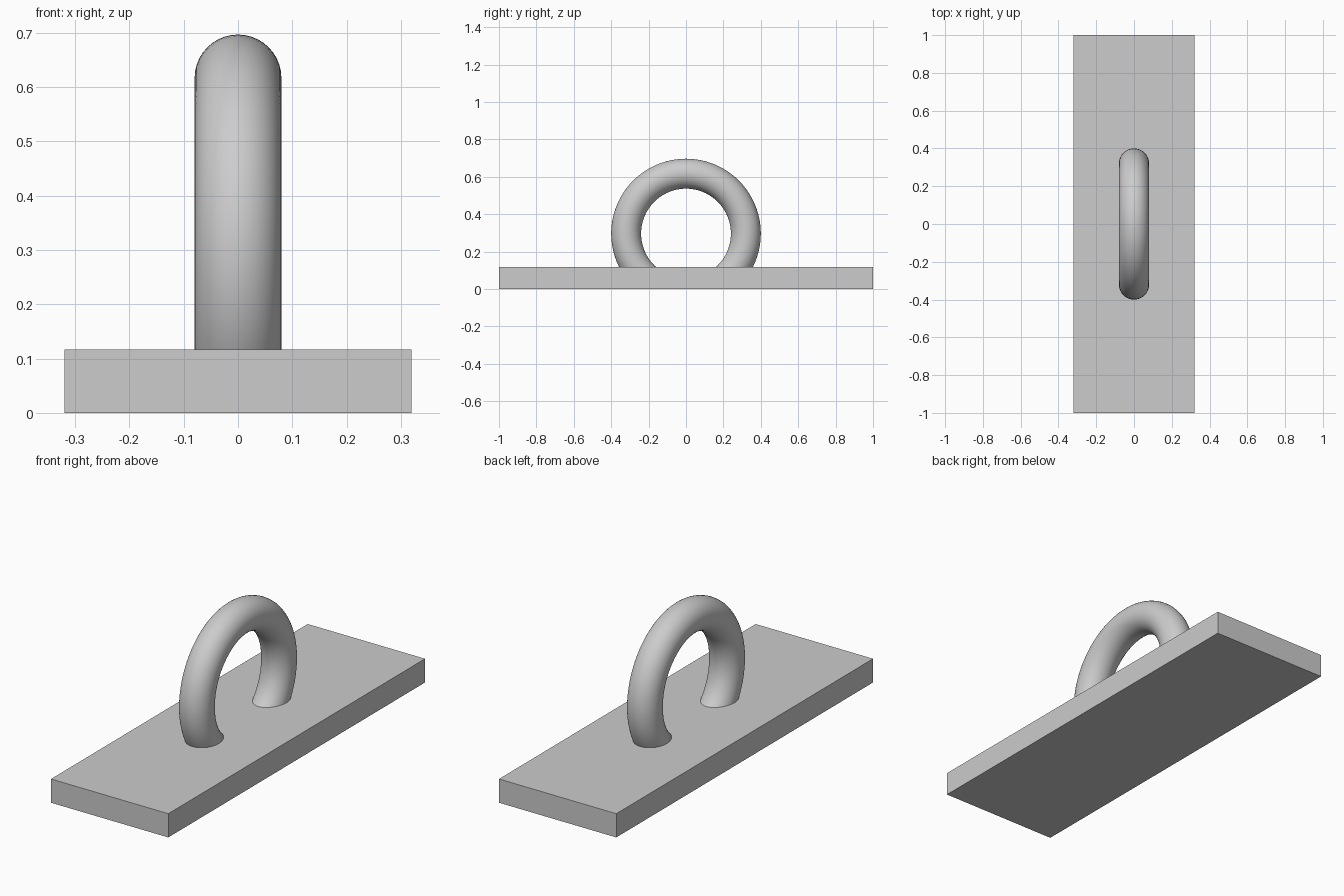
import bpy, bmesh, math

if "Cube" in bpy.data.objects:
    bpy.data.objects.remove(bpy.data.objects["Cube"])

PLATE_TOP = 0.117
RING_Z = 0.297

grey = bpy.data.materials.new("plain grey")
grey.diffuse_color = (0.604, 0.604, 0.604, 1)
grey.use_nodes = True
grey.node_tree.nodes["Principled BSDF"].inputs["Base Color"].default_value = grey.diffuse_color

# Flat base plate
bpy.ops.mesh.primitive_cube_add(size=1, location=(0, 0, PLATE_TOP / 2))
plate = bpy.context.object
plate.name = "base_plate"
plate.scale = (0.64, 2.0, PLATE_TOP)
bpy.ops.object.transform_apply(location=True, rotation=False, scale=True)
plate.data.materials.append(grey)

# Upright ring, its plane along the length of the plate
bpy.ops.mesh.primitive_torus_add(major_radius=0.32, minor_radius=0.08,
                                 major_segments=96, minor_segments=40,
                                 location=(0, 0, RING_Z),
                                 rotation=(0, math.pi / 2, 0))
ring = bpy.context.object
ring.name = "ring_handle"
bpy.ops.object.transform_apply(location=True, rotation=True, scale=True)
ring.data.materials.append(grey)

# Cut the ring off just inside the plate
bm = bmesh.new()
bm.from_mesh(ring.data)
cut = bmesh.ops.bisect_plane(bm, geom=bm.verts[:] + bm.edges[:] + bm.faces[:],
                             plane_co=(0, 0, PLATE_TOP - 0.007),
                             plane_no=(0, 0, 1), clear_inner=True)
edges = [e for e in cut["geom_cut"] if isinstance(e, bmesh.types.BMEdge)]
bmesh.ops.holes_fill(bm, edges=edges, sides=0)
bmesh.ops.recalc_face_normals(bm, faces=bm.faces[:])
bm.to_mesh(ring.data)
bm.free()
bpy.ops.object.shade_smooth_by_angle(angle=math.radians(35))
